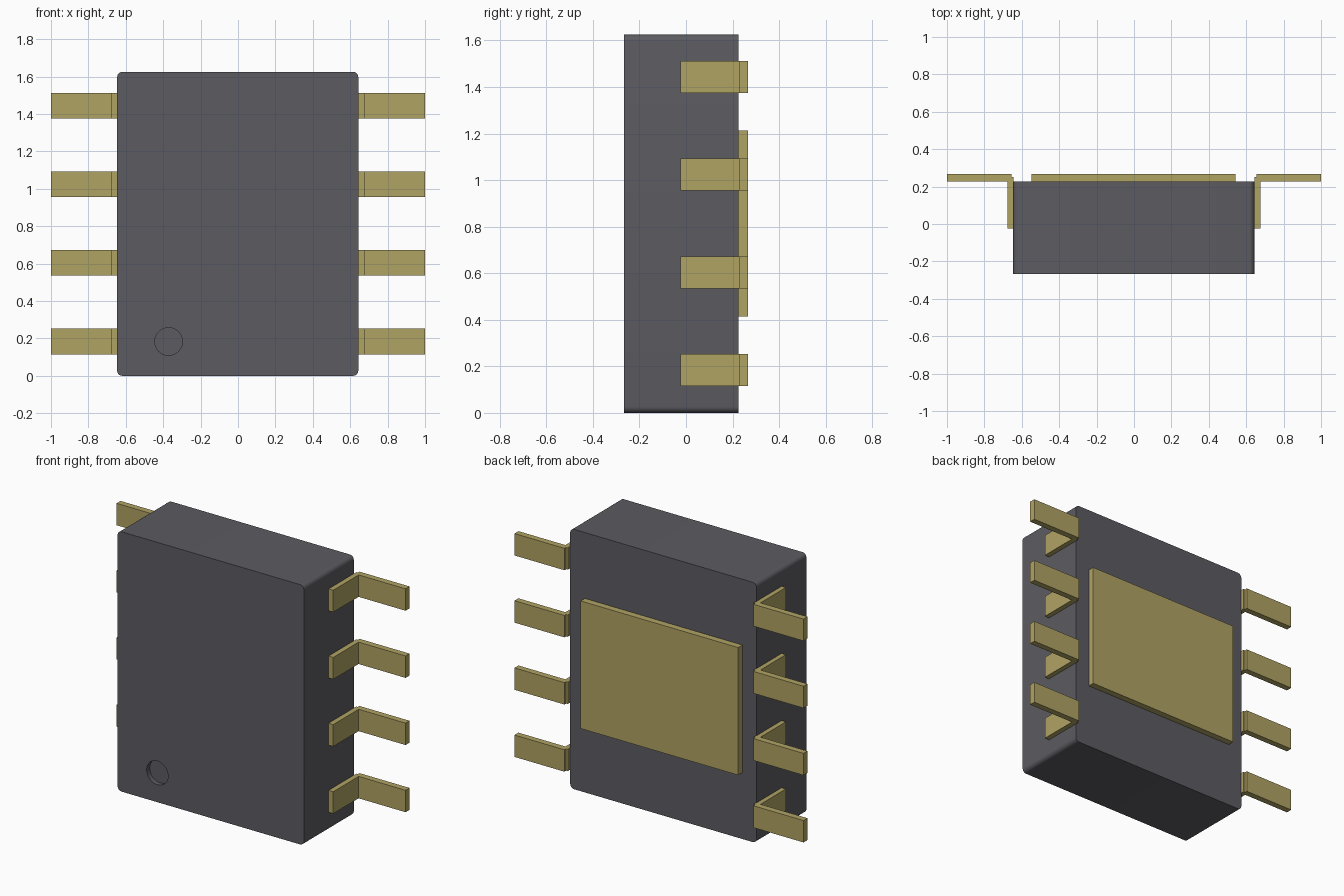
import bpy, bmesh, math
from mathutils import Matrix, Vector

if "Cube" in bpy.data.objects:
    bpy.data.objects.remove(bpy.data.objects["Cube"], do_unlink=True)


def material(name, rgb):
    m = bpy.data.materials.new(name)
    m.use_nodes = True
    m.diffuse_color = (*rgb, 1)
    m.node_tree.nodes["Principled BSDF"].inputs["Base Color"].default_value = (*rgb, 1)
    return m


GREY = material("dark grey plastic", (0.107, 0.105, 0.12))
BRASS = material("brass metal", (0.434, 0.366, 0.127))


def finish(name, bm, mat):
    bmesh.ops.recalc_face_normals(bm, faces=bm.faces)
    me = bpy.data.meshes.new(name)
    bm.to_mesh(me)
    bm.free()
    me.materials.append(mat)
    ob = bpy.data.objects.new(name, me)
    bpy.context.collection.objects.link(ob)
    return ob


def box(bm, lo, hi):
    lo, hi = Vector(lo), Vector(hi)
    mat = Matrix.Translation((lo + hi) / 2) @ Matrix.Diagonal((*(hi - lo), 1))
    return bmesh.ops.create_cube(bm, size=1, matrix=mat)["verts"]


# Body with its four depth-wise edges rounded
bm = bmesh.new()
box(bm, (-0.646, -0.267, 0), (0.643, 0.226, 1.625))
edges = [e for e in bm.edges if abs((e.verts[0].co - e.verts[1].co).y) > 0.1]
bmesh.ops.bevel(bm, geom=edges, offset=0.027, segments=6, profile=0.5, affect='EDGES')
body = finish("body", bm, GREY)

# Round index dimple sunk into the front
bm = bmesh.new()
bmesh.ops.create_cone(bm, cap_ends=True, segments=48, radius1=0.074, radius2=0.074, depth=0.06,
                      matrix=Matrix.Translation((-0.371, -0.267, 0.183)) @ Matrix.Rotation(math.pi / 2, 4, 'X'))
cutter = finish("dimple_cutter", bm, GREY)
cutter.hide_render = True
cut = body.modifiers.new("dimple", 'BOOLEAN')
cut.object, cut.operation, cut.solver = cutter, 'DIFFERENCE', 'EXACT'
bpy.context.view_layer.objects.active = body
body.select_set(True)
bpy.ops.object.modifier_apply(modifier=cut.name)
bpy.data.objects.remove(cutter, do_unlink=True)
bpy.ops.object.shade_smooth_by_angle(angle=math.radians(30))

# Heat pad on the back
bm = bmesh.new()
box(bm, (-0.548, 0.226, 0.415), (0.542, 0.267, 1.213))
finish("back_pad", bm, BRASS)

# Bent leads: a riser along the side and a foot pointing outward
PROFILE = [(0.643, -0.023), (0.675, -0.023), (0.675, 0.228), (1.0, 0.228),
           (1.0, 0.267), (0.654, 0.267), (0.654, 0.25), (0.643, 0.25)]
for side, label in ((1, "left"), (-1, "right")):
    for i in range(4):
        z = 0.115 + 0.42 * i
        bm = bmesh.new()
        face = bm.faces.new([bm.verts.new((side * x, y, z)) for x, y in PROFILE])
        out = bmesh.ops.extrude_face_region(bm, geom=[face])["geom"]
        bmesh.ops.translate(bm, vec=(0, 0, 0.137),
                            verts=[v for v in out if isinstance(v, bmesh.types.BMVert)])
        finish(f"{label}_lead_{i + 1}", bm, BRASS)
